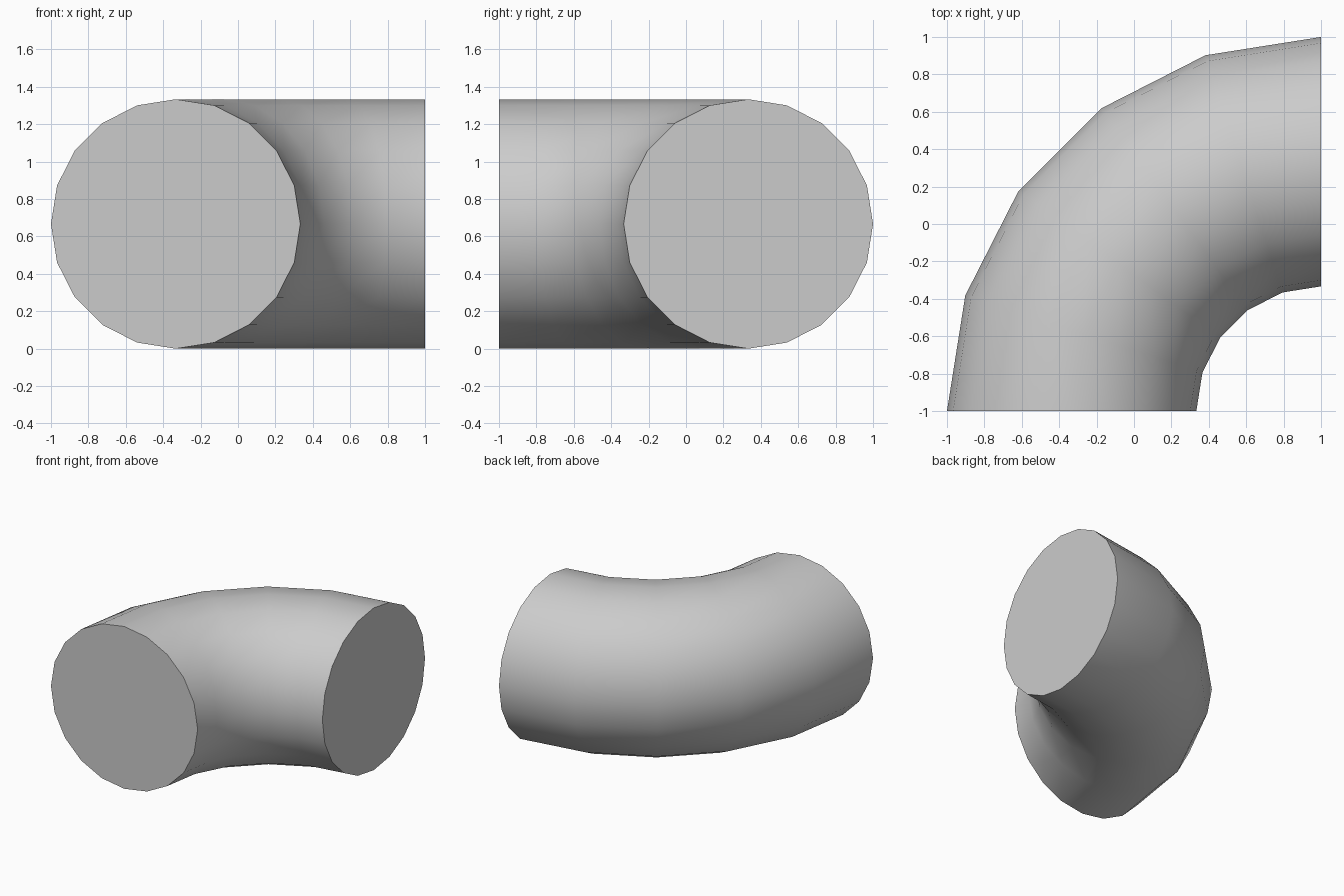
import bpy, bmesh, math
from mathutils import Matrix, Vector

if "Cube" in bpy.data.objects:
    bpy.data.objects.remove(bpy.data.objects["Cube"])

TUBE_R = 2 / 3            # pipe radius
BEND_R = 4 / 3            # radius of the bend centreline
PIVOT = Vector((1, -1, TUBE_R))
SIDES, STEPS = 20, 5

bm = bmesh.new()

# Rings of the pipe, swept a quarter turn about the pivot
rings = []
for s in range(STEPS + 1):
    turn = Matrix.Rotation(-math.pi / 2 * s / STEPS, 3, 'Z')
    ring = []
    for i in range(SIDES):
        a = 2 * math.pi * i / SIDES
        p = Vector((-BEND_R + TUBE_R * math.cos(a), 0, TUBE_R * math.sin(a)))
        ring.append(bm.verts.new(PIVOT + turn @ p))
    rings.append(ring)

# Pipe wall
for r0, r1 in zip(rings, rings[1:]):
    for i in range(SIDES):
        j = (i + 1) % SIDES
        bm.faces.new((r0[i], r0[j], r1[j], r1[i]))

# Flat end caps
bm.faces.new(rings[0])
bm.faces.new(rings[-1])
bmesh.ops.recalc_face_normals(bm, faces=bm.faces)

mesh = bpy.data.meshes.new("pipe_elbow")
bm.to_mesh(mesh)
bm.free()
elbow = bpy.data.objects.new("pipe_elbow", mesh)
bpy.context.collection.objects.link(elbow)

# Smooth wall, sharp cap rims
bpy.context.view_layer.objects.active = elbow
elbow.select_set(True)
bpy.ops.object.shade_smooth_by_angle(angle=math.radians(40))
